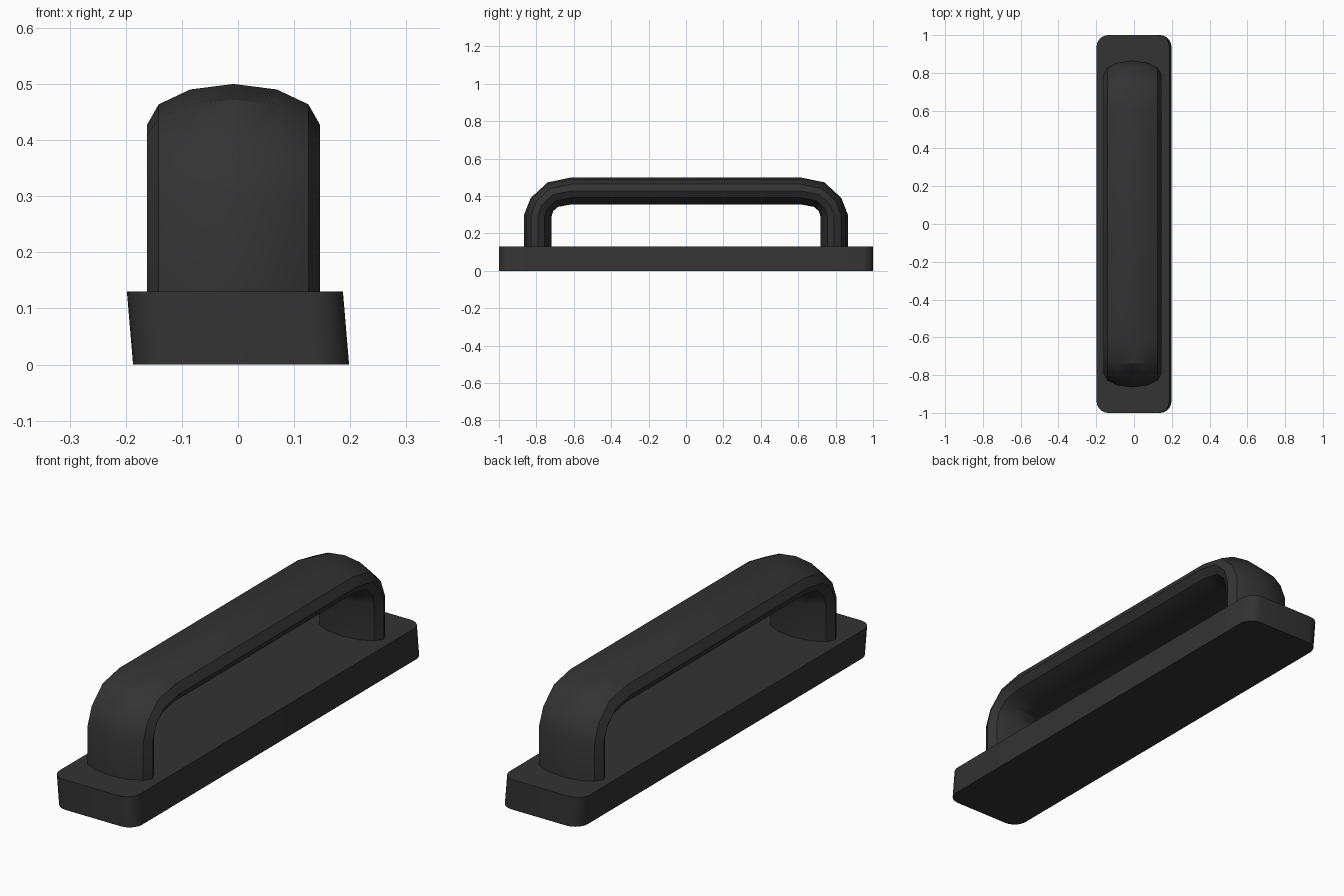
import bpy, bmesh, math

if "Cube" in bpy.data.objects:
    bpy.data.objects.remove(bpy.data.objects["Cube"])

black = bpy.data.materials.new("matte_black")
black.diffuse_color = (0.033, 0.033, 0.033, 1)
black.use_nodes = True
black.node_tree.nodes["Principled BSDF"].inputs["Base Color"].default_value = black.diffuse_color


def loft(name, rings, angle):
    """Skin a list of matching closed rings and cap both ends."""
    bm = bmesh.new()
    loops = [[bm.verts.new(p) for p in ring] for ring in rings]
    n = len(loops[0])
    for a, b in zip(loops, loops[1:]):
        for i in range(n):
            j = (i + 1) % n
            bm.faces.new((a[i], a[j], b[j], b[i]))
    bm.faces.new(loops[0])
    bm.faces.new(loops[-1])
    bmesh.ops.recalc_face_normals(bm, faces=bm.faces)
    mesh = bpy.data.meshes.new(name)
    bm.to_mesh(mesh)
    bm.free()
    obj = bpy.data.objects.new(name, mesh)
    bpy.context.collection.objects.link(obj)
    mesh.materials.append(black)
    bpy.ops.object.select_all(action='DESELECT')
    obj.select_set(True)
    bpy.context.view_layer.objects.active = obj
    bpy.ops.object.shade_smooth_by_angle(angle=math.radians(angle))
    return obj


# Base plate: rounded rectangle, leaning slightly to the left
def plate_ring(shift, z, hx=0.1925, hy=1.0, r=0.06, steps=5):
    ring = []
    for k, (sx, sy) in enumerate([(1, 1), (-1, 1), (-1, -1), (1, -1)]):
        for s in range(steps + 1):
            a = math.pi / 2 * (k + s / steps)
            ring.append((shift + sx * (hx - r) + r * math.cos(a),
                         sy * (hy - r) + r * math.sin(a), z))
    return ring


loft("base_plate", [plate_ring(0.0055, 0), plate_ring(-0.0055, 0.13)], 40)

# Handle: twelve-sided oval swept along a bridge; (outer y, z, inner y, z)
bend = [(0.865, 0.11, 0.72, 0.11),
        (0.865, 0.302, 0.72, 0.285),
        (0.83, 0.39, 0.711, 0.318),
        (0.74, 0.473, 0.685, 0.342),
        (0.61, 0.50, 0.615, 0.355)]
path = bend + [(-oy, oz, -iy, iz) for oy, oz, iy, iz in reversed(bend)]


def oval_ring(oy, oz, iy, iz):
    ring = []
    for k in range(12):
        a = math.tau * k / 12
        t = (1 + math.sin(a)) / 2
        ring.append((-0.008 + 0.154 * math.cos(a),
                     iy + (oy - iy) * t, iz + (oz - iz) * t))
    return ring


loft("handle", [oval_ring(*p) for p in path], 30)
